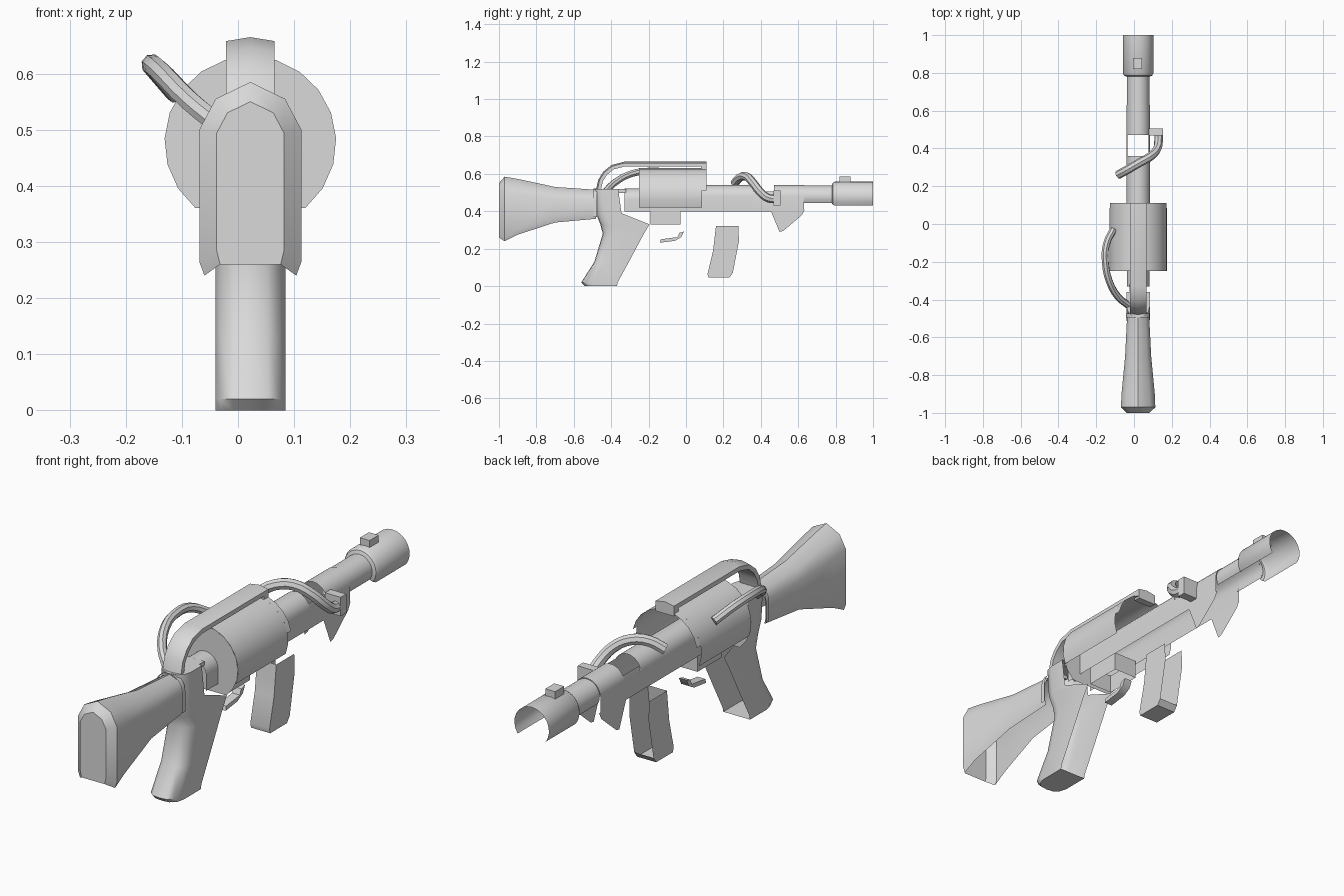
import bpy, bmesh
from math import sin, cos, radians, pi
from mathutils import Vector

cube = bpy.data.objects.get("Cube")
if cube:
    bpy.data.objects.remove(cube, do_unlink=True)

CX = 0.022        # centre line of the model
AXIS = 0.478      # height of the barrel axis
parts = []

grey = bpy.data.materials.new("plain_grey")
grey.use_nodes = True
grey.diffuse_color = (0.7, 0.7, 0.7, 1)
grey.node_tree.nodes["Principled BSDF"].inputs["Base Color"].default_value = (0.7, 0.7, 0.7, 1)


def finish(name, bm):
    bmesh.ops.recalc_face_normals(bm, faces=bm.faces[:])
    mesh = bpy.data.meshes.new(name)
    bm.to_mesh(mesh)
    bm.free()
    mesh.materials.append(grey)
    ob = bpy.data.objects.new(name, mesh)
    bpy.context.collection.objects.link(ob)
    parts.append(ob)
    return ob


def loft(name, rings, closed=False, start=False, end=False):
    """Skin a list of equal-length sections, with optional end caps."""
    bm = bmesh.new()
    rows = [[bm.verts.new(p) for p in ring] for ring in rings]
    n = len(rows[0])
    for a, b in zip(rows, rows[1:]):
        for i in range(n if closed else n - 1):
            j = (i + 1) % n
            bm.faces.new((a[i], a[j], b[j], b[i]))
    if start:
        bm.faces.new(rows[0])
    if end:
        bm.faces.new(rows[-1])
    return finish(name, bm)


def panel(name, outline, half, open_edges=()):
    """Mirrored side plates from a (y, z) outline, joined except at open edges."""
    bm = bmesh.new()
    left = [bm.verts.new((CX + half, y, z)) for y, z in outline]
    right = [bm.verts.new((CX - half, y, z)) for y, z in outline]
    bm.faces.new(left)
    bm.faces.new(right[::-1])
    n = len(outline)
    for i in range(n):
        if i not in open_edges:
            j = (i + 1) % n
            bm.faces.new((left[i], right[i], right[j], left[j]))
    return finish(name, bm)


def arc(y, r, low, steps=16, floor=None, cz=AXIS):
    """Upper part of a circle down to angle low, or with straight sides to floor."""
    pts = []
    for i in range(steps + 1):
        a = radians(low) + (pi - 2 * radians(low)) * i / steps
        pts.append((CX + r * cos(a), y, cz + r * sin(a)))
    if floor is not None:
        pts = [(CX + r, y, floor)] + pts + [(CX - r, y, floor)]
    return pts


def box(name, lo, hi):
    bm = bmesh.new()
    bmesh.ops.create_cube(bm, size=1)
    for v in bm.verts:
        v.co = Vector([(a + b) / 2 + c * (b - a) for a, b, c in zip(lo, hi, v.co)])
    return finish(name, bm)


def hose(name, points, radius):
    curve = bpy.data.curves.new(name, "CURVE")
    curve.dimensions = "3D"
    curve.bevel_depth = radius
    curve.bevel_resolution = 2
    curve.resolution_u = 3
    curve.use_fill_caps = True
    s = curve.splines.new("BEZIER")
    s.bezier_points.add(len(points) - 1)
    for bp, p in zip(s.bezier_points, points):
        bp.co = p
        bp.handle_left_type = bp.handle_right_type = "AUTO"
    temp = bpy.data.objects.new(name + "_path", curve)
    bpy.context.collection.objects.link(temp)
    bpy.context.view_layer.update()
    bm = bmesh.new()
    bm.from_mesh(temp.to_mesh())
    temp.to_mesh_clear()
    bpy.data.objects.remove(temp, do_unlink=True)
    return finish(name, bm)


# Shoulder stock, open underneath
def stock_ring(y, w, zb, zt):
    half = [(0.9, zb), (1, zb + 0.025), (1, zt - 0.085 * w / 0.091), (0.68, zt - 0.03 * w / 0.091)]
    side = [(CX + w * f, y, z) for f, z in half]
    other = [(CX - w * f, y, z) for f, z in reversed(half)]
    return side + [(CX, y, zt)] + other


loft("stock", [stock_ring(*s) for s in (
    (-1.0, 0.06, 0.26, 0.55), (-0.97, 0.091, 0.24, 0.585), (-0.9, 0.088, 0.275, 0.573),
    (-0.7, 0.069, 0.34, 0.53), (-0.48, 0.058, 0.36, 0.515))], start=True)


# Pistol grip and rear frame, rounded at the back and open at the front
def grip_ring(z, back, front, w=0.0625):
    side = [(w, front), (w, back + 0.055), (w * 0.85, back + 0.022), (w * 0.5, back + 0.004)]
    return ([(CX + x, y, z) for x, y in side] + [(CX, back, z)]
            + [(CX - x, y, z) for x, y in reversed(side)])


loft("grip", [grip_ring(*s) for s in (
    (0, -0.54, -0.37), (0.02, -0.56, -0.365), (0.13, -0.49, -0.305), (0.28, -0.445, -0.225),
    (0.33, -0.458, -0.195), (0.39, -0.482, -0.345), (0.5, -0.49, -0.36), (0.52, -0.49, -0.36))],
    start=True, end=True)
loft("stock_collar", [arc(y, 0.064, 0, 8, 0.37, 0.457) for y in (-0.495, -0.475)])
box("frame_bridge", (CX - 0.045, -0.37, 0.498), (CX + 0.045, -0.32, 0.518))

# Receiver, barrel and handguard sides, open underneath
loft("receiver", [arc(y, 0.06, 0, 12, 0.40, 0.462) for y in (-0.33, -0.25)])
loft("handguard", [arc(y, 0.062, 0, 12, 0.40) for y in (-0.25, 0.36)])
loft("handguard_front", [arc(y, 0.062, 0, 12, 0.40) for y in (0.47, 0.63)])
for label, sign in (("left", 1), ("right", -1)):
    x = CX + sign * 0.062
    loft("handguard_strip_" + label, [
        [(x, y, 0.40), (x, y, AXIS), (x - sign * 0.006, y, 0.505)] for y in (0.36, 0.47)])
loft("barrel", [arc(y, 0.06, -33, 14) for y in (0.63, 0.79)])
loft("muzzle", [arc(y, r, -36, 16) for y, r in (
    (0.78, 0.06), (0.785, 0.074), (0.797, 0.081), (1.0, 0.081))])
box("muzzle_sight", (-0.004, 0.82, 0.545), (0.042, 0.88, 0.586))
for label, sign in (("left", 1), ("right", -1)):
    x = CX + sign * 0.06
    fin = [(0.45, 0.41), (0.50, 0.29), (0.52, 0.295), (0.62, 0.38), (0.635, 0.41)]
    bm = bmesh.new()
    bm.faces.new([bm.verts.new((x, y, z)) for y, z in fin])
    finish("front_fin_" + label, bm)

# Drum housing with rear disc
loft("drum", [arc(y, 0.153, -22, 14) for y in (-0.25, 0.085)])
loft("drum_lip", [arc(y, 0.153, 12, 10) for y in (0.085, 0.11)])
bm = bmesh.new()
bm.faces.new([bm.verts.new(p) for p in arc(-0.25, 0.153, -50, 16)])
finish("drum_disc", bm)

# Carry handle
path = [Vector(p) for p in ((-0.472, 0.51), (-0.46, 0.565), (-0.435, 0.605), (-0.395, 0.638),
                            (-0.33, 0.655), (0.11, 0.655))]
rings = []
for i, p in enumerate(path):
    t = (path[min(i + 1, len(path) - 1)] - path[max(i - 1, 0)]).normalized()
    n = Vector((-t.y, t.x))
    rings.append([(CX + x, *(p + n * d)) for x, d in (
        (-0.043, -0.016), (-0.043, 0.003), (0, 0.01), (0.043, 0.003), (0.043, -0.016))])
loft("carry_handle", rings, closed=True, start=True, end=True)
box("handle_foot", (CX - 0.043, 0.08, 0.615), (CX + 0.043, 0.11, 0.645))

# Hoses
hose("side_hose", [(-0.03, -0.43, 0.505), (-0.085, -0.385, 0.55), (-0.132, -0.3, 0.598),
                   (-0.152, -0.2, 0.615), (-0.147, -0.11, 0.608), (-0.11, -0.03, 0.565)], 0.019)
hose("front_hose", [(-0.085, 0.26, 0.55), (-0.03, 0.29, 0.582), (0.03, 0.325, 0.585),
                    (0.09, 0.36, 0.55), (0.123, 0.4, 0.50), (0.13, 0.44, 0.47),
                    (0.13, 0.485, 0.465)], 0.023)
box("hose_fitting", (0.08, 0.468, 0.43), (0.153, 0.505, 0.51))

# Trigger housing, trigger and magazine
panel("trigger_housing", [(-0.19, 0.33), (-0.03, 0.33), (-0.03, 0.41), (-0.19, 0.41)], 0.055, (0, 2))
panel("trigger", [(-0.14, 0.232), (-0.06, 0.242), (-0.025, 0.262), (-0.01, 0.292),
                  (-0.035, 0.285), (-0.045, 0.262), (-0.135, 0.25)], 0.018)
panel("magazine", [(0.16, 0.32), (0.28, 0.32), (0.283, 0.24), (0.25, 0.07), (0.232, 0.045),
                   (0.12, 0.045), (0.115, 0.065), (0.145, 0.19), (0.153, 0.26)], 0.045, (0, 1, 2))

# Smooth shading with sharp edges kept
bpy.ops.object.select_all(action="DESELECT")
for ob in parts:
    ob.select_set(True)
bpy.context.view_layer.objects.active = parts[0]
bpy.ops.object.shade_smooth_by_angle(angle=radians(40))
